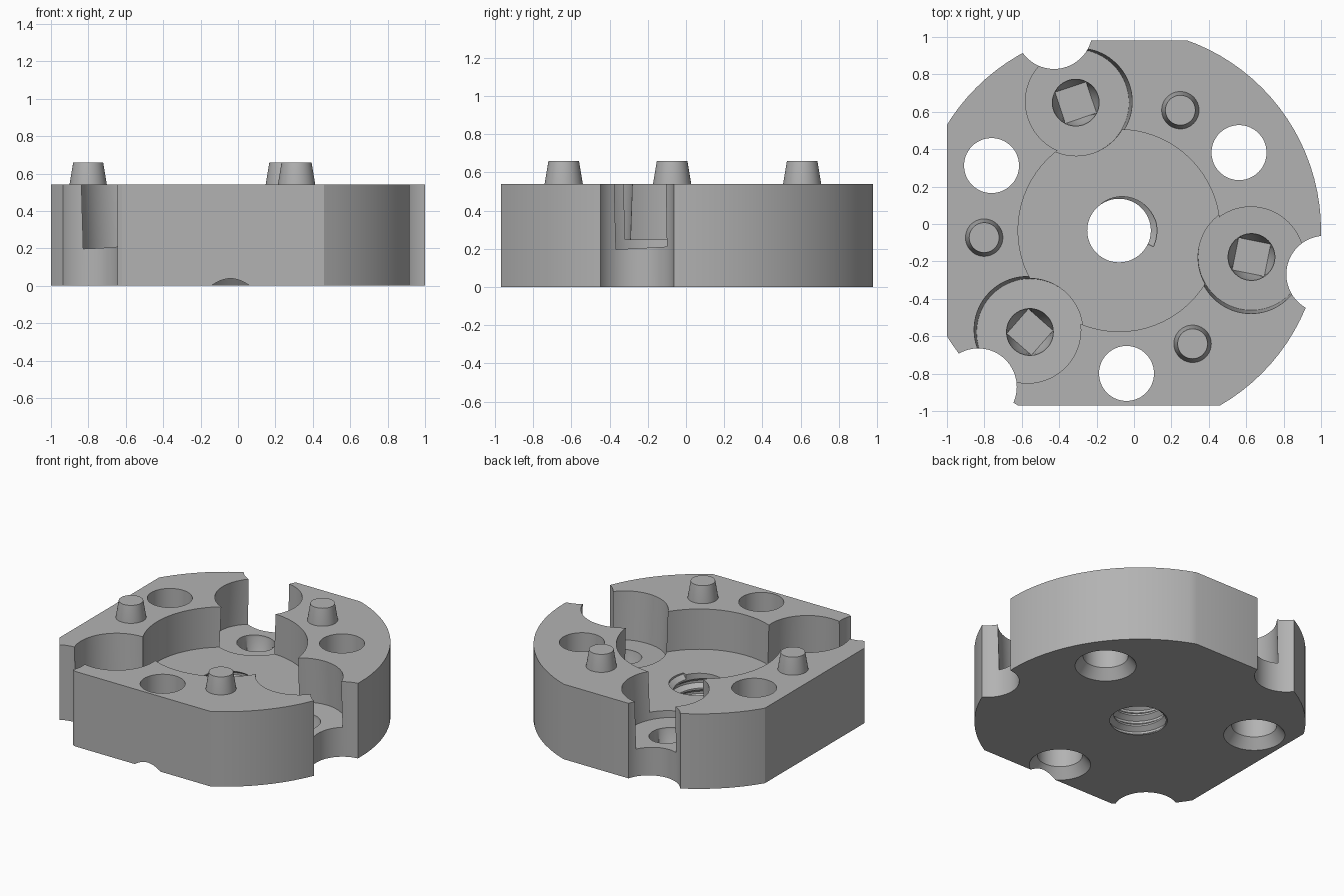
import bpy, bmesh
from math import sin, cos, pi, radians
from mathutils import Matrix, Vector

cube = bpy.data.objects.get("Cube")
if cube:
    bpy.data.objects.remove(cube)

AXIS = Vector((-0.08, -0.035, 0))
HEIGHT = 0.54
SEGS = 72

grey = bpy.data.materials.new("machined_grey")
grey.use_nodes = True
grey.diffuse_color = (0.45, 0.45, 0.45, 1)
grey.node_tree.nodes["Principled BSDF"].inputs["Base Color"].default_value = grey.diffuse_color


def polar(radius, degrees, z=0.0):
    a = radians(degrees)
    return AXIS + Vector((radius * cos(a), radius * sin(a), z))


def finish(bm, name):
    bmesh.ops.recalc_face_normals(bm, faces=bm.faces[:])
    mesh = bpy.data.meshes.new(name)
    bm.to_mesh(mesh)
    bm.free()
    mesh.materials.append(grey)
    ob = bpy.data.objects.new(name, mesh)
    bpy.context.collection.objects.link(ob)
    return ob


def skin(name, rings, loop=False):
    """Solid through a list of equal-length rings of points."""
    bm = bmesh.new()
    rows = [[bm.verts.new(p) for p in ring] for ring in rings]
    n = len(rows[0])
    for low, high in zip(rows, rows[1:]):
        for i in range(n):
            j = (i + 1) % n
            bm.faces.new((low[i], low[j], high[j], high[i]))
    bm.faces.new(rows[0])
    bm.faces.new(rows[-1])
    return finish(bm, name)


def turned(name, place, profile, tilt=None):
    """Round solid from (radius, z) pairs, optionally tilted at its base."""
    turn = tilt or Matrix.Identity(3)
    return skin(name, [[place + turn @ Vector((r * cos(2 * pi * i / SEGS),
                                               r * sin(2 * pi * i / SEGS), z))
                        for i in range(SEGS)] for r, z in profile])


def smooth(ob):
    bpy.ops.object.select_all(action='DESELECT')
    ob.select_set(True)
    bpy.context.view_layer.objects.active = ob
    bpy.ops.object.shade_smooth_by_angle(angle=radians(30))


# Round plate with three flats sliced off
bm = bmesh.new()
bmesh.ops.create_cone(bm, cap_ends=True, segments=96, radius1=1.08, radius2=1.08, depth=HEIGHT,
                      matrix=Matrix.Translation(AXIS + Vector((0, 0, HEIGHT / 2))))
for point, normal in (((-1, 0, 0), (-1, 0, 0)), ((0, 0.98, 0), (0, 1, 0)),
                      ((0, -0.97, 0), (0, -1, 0))):
    cut = bmesh.ops.bisect_plane(bm, geom=bm.verts[:] + bm.edges[:] + bm.faces[:],
                                 plane_co=point, plane_no=normal, clear_outer=True)
    edges = [e for e in cut["geom_cut"] if isinstance(e, bmesh.types.BMEdge)]
    bmesh.ops.contextual_create(bm, geom=edges)
body = finish(bm, "body_plate")


def carve(cutter):
    cutter.hide_render = True
    mod = body.modifiers.new("cut", 'BOOLEAN')
    mod.operation = 'DIFFERENCE'
    mod.solver = 'EXACT'
    mod.object = cutter
    bpy.context.view_layer.objects.active = body
    bpy.ops.object.modifier_apply(modifier=mod.name)
    bpy.data.objects.remove(cutter)


# Central recess and bore
carve(turned("hub_cutter", AXIS, [(0.54, 0.25), (0.54, 0.7)]))
carve(turned("bore_cutter", AXIS, [(0.17, -0.1), (0.17, 0.4)]))

# Thread groove winding up the bore
START, END, PITCH, STEPS = -0.04, 0.25, 0.08, 160
turns = (END - START) / PITCH
groove = []
for i in range(STEPS + 1):
    t = i / STEPS
    angle = -25 + 360 * turns * (1 - t)
    z = START + (END - START) * t
    groove.append([polar(r, angle, z + dz) for r, dz in
                   ((0.15, -0.034), (0.17, -0.034), (0.203, -0.008),
                    (0.203, 0.008), (0.17, 0.034), (0.15, 0.034))])
carve(skin("thread_cutter", groove))


def square_ring(place, radius, z, degrees):
    """Points of a square, each on the ray of the matching circle point."""
    ring = []
    for i in range(SEGS):
        a = 2 * pi * i / SEGS
        local = a % (pi / 2) - pi / 4
        r = radius * cos(pi / 4) / cos(local)
        b = a + radians(degrees)
        ring.append(place + Vector((r * cos(b), r * sin(b), z)))
    return ring


def circle_ring(place, radius, z, degrees):
    return [place + Vector((radius * cos(2 * pi * i / SEGS + radians(degrees)),
                            radius * sin(2 * pi * i / SEGS + radians(degrees)), z))
            for i in range(SEGS)]


for k in range(3):
    spin = 120 * k

    # Slightly tilted side pocket
    a = -11.3 + spin
    tilt = Matrix.Rotation(radians(3), 3, polar(1, a) - AXIS)
    if (tilt @ Vector((0, 0, 1))).dot(Vector((sin(radians(a)), -cos(radians(a)), 0))) < 0:
        tilt.transpose()
    carve(turned("pocket_cutter", polar(0.722, a, 0.205), [(0.285, 0), (0.285, 0.5)], tilt))

    # Socket that closes from a circle down to a square floor
    seat = polar(0.722, a)
    carve(skin("socket_cutter", [square_ring(seat, 0.124, 0.09, a + 45),
                                 circle_ring(seat, 0.125, 0.19, a + 45),
                                 circle_ring(seat, 0.125, 0.3, a + 45)]))

    # Round bite in the rim
    carve(turned("bite_cutter", polar(1.125, -12 + spin), [(0.206, -0.1), (0.206, 0.7)]))

    # Countersunk through hole
    carve(turned("bolt_hole_cutter", polar(0.765, 33 + spin),
                 [(0.24, -0.053), (0.147, 0.07), (0.147, 0.7)]))

    # Tapered locating pin
    pin = turned("locating_pin_%d" % (k + 1), polar(0.722, 63 + spin),
                 [(0.1, HEIGHT - 0.02), (0.1, HEIGHT), (0.08, 0.66)])
    smooth(pin)

smooth(body)
